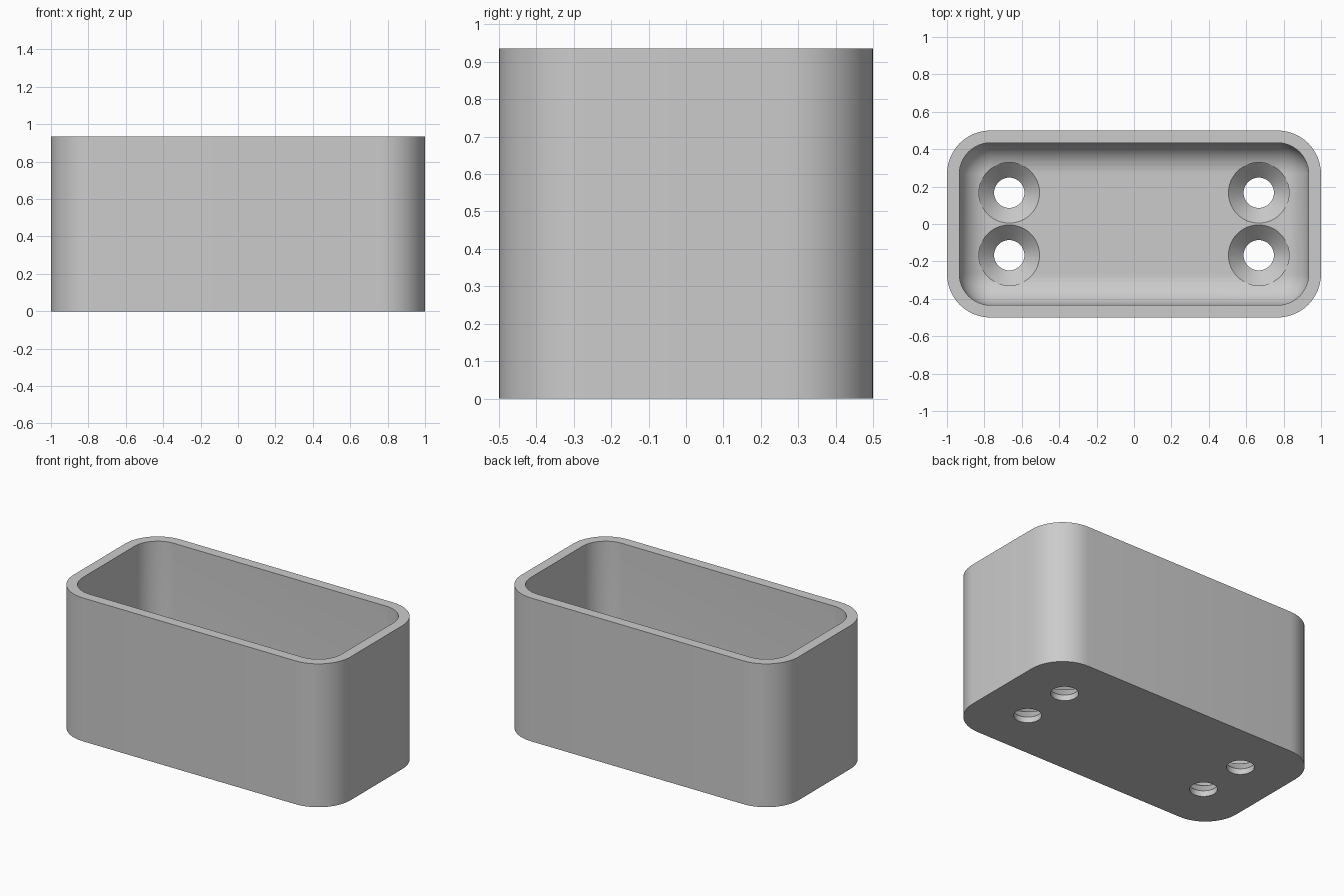
import bpy, bmesh
from math import sin, cos, pi

if "Cube" in bpy.data.objects:
    bpy.data.objects.remove(bpy.data.objects["Cube"], do_unlink=True)

HEIGHT, WALL, FLOOR = 0.935, 0.066, 0.12
OUTER_R, INNER_R, FILLET = 0.233, 0.167, 0.162
HOLE_R, SINK_R, SHANK = 0.081, 0.162, 0.037

grey = bpy.data.materials.new("plain grey")
grey.use_nodes = True
colour = (0.6, 0.6, 0.6, 1)
grey.diffuse_color = colour
grey.node_tree.nodes["Principled BSDF"].inputs["Base Color"].default_value = colour


def rounded_ring(bm, inset, radius, z, steps=12):
    """Ring of vertices round a rounded rectangle."""
    cx, cy = 1 - inset - radius, 0.5 - inset - radius
    ring = []
    for quarter, (sx, sy) in enumerate([(1, 1), (-1, 1), (-1, -1), (1, -1)]):
        for i in range(steps + 1):
            a = (quarter + i / steps) * pi / 2
            ring.append(bm.verts.new((sx * cx + radius * cos(a),
                                      sy * cy + radius * sin(a), z)))
    return ring


def circle_ring(bm, x, y, radius, z, steps=48):
    return [bm.verts.new((x + radius * cos(2 * pi * i / steps),
                          y + radius * sin(2 * pi * i / steps), z))
            for i in range(steps)]


def loft(bm, rings):
    """Join successive rings and cap both ends."""
    for a, b in zip(rings, rings[1:]):
        for i in range(len(a)):
            j = (i + 1) % len(a)
            bm.faces.new((a[i], a[j], b[j], b[i]))
    bm.faces.new(rings[0][::-1])
    bm.faces.new(rings[-1])
    bmesh.ops.recalc_face_normals(bm, faces=bm.faces)


def make_object(name, bm):
    mesh = bpy.data.meshes.new(name)
    bm.to_mesh(mesh)
    bm.free()
    mesh.materials.append(grey)
    obj = bpy.data.objects.new(name, mesh)
    bpy.context.collection.objects.link(obj)
    return obj


# Open box: outer wall, rim, inner wall, then the fillet down to the floor
bm = bmesh.new()
rings = [rounded_ring(bm, 0, OUTER_R, 0),
         rounded_ring(bm, 0, OUTER_R, HEIGHT),
         rounded_ring(bm, WALL, INNER_R, HEIGHT)]
for i in range(13):
    a = i / 12 * pi / 2
    inset = FILLET * (1 - cos(a))
    rings.append(rounded_ring(bm, WALL + inset, INNER_R - inset,
                              FLOOR + FILLET * (1 - sin(a))))
loft(bm, rings)
box = make_object("open_box", bm)

# Cutters for the four countersunk screw holes
bm = bmesh.new()
for x in (-0.667, 0.667):
    for y in (-0.167, 0.167):
        loft(bm, [circle_ring(bm, x, y, r, z) for r, z in
                  ((HOLE_R, -0.1), (HOLE_R, SHANK),
                   (SINK_R, FLOOR), (SINK_R, FLOOR + 0.2))])
cutter = make_object("screw_hole_cutter", bm)
cutter.hide_render = True

cut = box.modifiers.new("screw_holes", "BOOLEAN")
cut.operation = "DIFFERENCE"
cut.solver = "EXACT"
cut.object = cutter
bpy.ops.object.select_all(action="DESELECT")
bpy.context.view_layer.objects.active = box
box.select_set(True)
bpy.ops.object.modifier_apply(modifier=cut.name)
bpy.data.objects.remove(cutter, do_unlink=True)
bpy.ops.object.shade_smooth_by_angle(angle=0.5)
